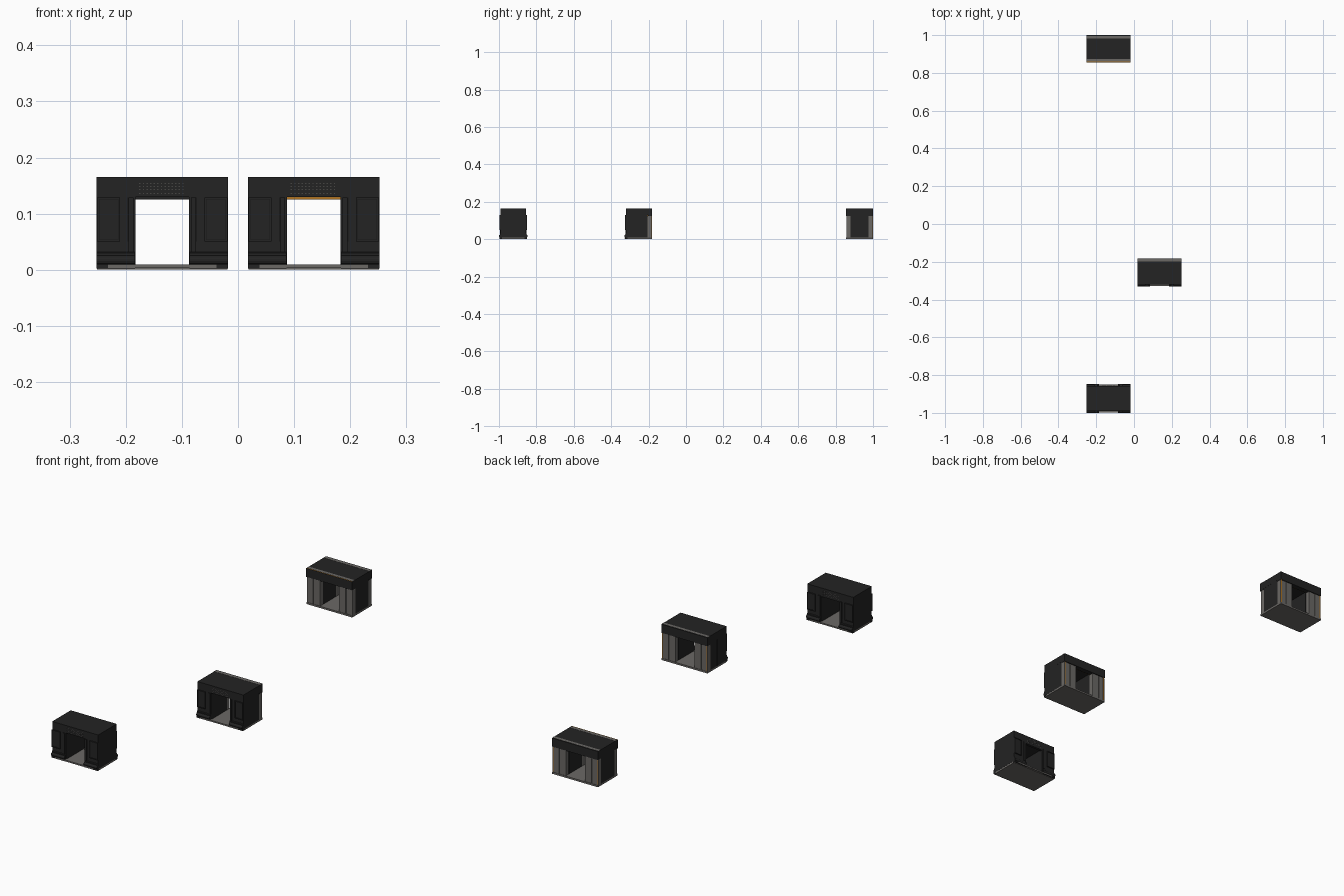
import bpy, bmesh, math

if "Cube" in bpy.data.objects:
    bpy.data.objects.remove(bpy.data.objects["Cube"])


def material(name, rgb):
    m = bpy.data.materials.new(name)
    m.diffuse_color = (*rgb, 1)
    m.use_nodes = True
    m.node_tree.nodes["Principled BSDF"].inputs["Base Color"].default_value = m.diffuse_color
    return m


BLACK = material("charcoal black", (0.017, 0.017, 0.017))
DARK = material("deep black", (0.009, 0.009, 0.009))
GREY = material("warm grey", (0.145, 0.138, 0.13))
ORANGE = material("amber", (0.42, 0.17, 0.015))


def finish(bm, name, mat):
    bmesh.ops.recalc_face_normals(bm, faces=bm.faces)
    me = bpy.data.meshes.new(name)
    bm.to_mesh(me)
    bm.free()
    me.materials.append(mat)
    ob = bpy.data.objects.new(name, me)
    bpy.context.collection.objects.link(ob)
    return ob


def boxes(name, mat, specs, origin, s=1, mirror=False, bevel=0):
    """Boxes (x0, x1, y0, y1, z0, z1); s flips y, mirror repeats across x."""
    bm = bmesh.new()
    for x0, x1, y0, y1, z0, z1 in specs:
        for m in ((1, -1) if mirror else (1,)):
            vs = bmesh.ops.create_cube(bm, size=1)["verts"]
            for v in vs:
                v.co.x = origin[0] + m * (x1 if v.co.x > 0 else x0)
                v.co.y = origin[1] + s * (y1 if v.co.y > 0 else y0)
                v.co.z = z1 if v.co.z > 0 else z0
    ob = finish(bm, name, mat)
    if bevel:
        b = ob.modifiers.new("soft edges", "BEVEL")
        b.width, b.segments = bevel, 2
    return ob


def plinth(name, origin, s):
    """Rounded skirting in front of both piers, extruded along x."""
    prof = [(0.06, 0.002), (0.0735, 0.002), (0.0735, 0.009)]
    prof += [(0.0685 + 0.008 * math.cos(a), 0.017 + 0.008 * math.sin(a))
             for a in [math.radians(-60 + 25 * i) for i in range(7)]]
    prof += [(0.0705, 0.025), (0.0705, 0.030), (0.067, 0.032), (0.06, 0.032)]
    bm = bmesh.new()
    for m in (1, -1):
        f = bm.faces.new([bm.verts.new((origin[0] + m * 0.049, origin[1] + s * y, z))
                          for y, z in prof])
        r = bmesh.ops.extrude_face_region(bm, geom=[f])["geom"]
        for v in r:
            if isinstance(v, bmesh.types.BMVert):
                v.co.x = origin[0] + m * 0.117
    finish(bm, name, BLACK)


def frame(x0, x1, y0, y1, z0, z1, t):
    return [(x0, x0 + t, y0, y1, z0, z1), (x1 - t, x1, y0, y1, z0, z1),
            (x0 + t, x1 - t, y0, y1, z0, z0 + t), (x0 + t, x1 - t, y0, y1, z1 - t, z1)]


def panelled_side(tag, o, s, lintel):
    # piers and header
    boxes(tag + "_piers", BLACK, [(0.048, 0.117, 0, 0.067, 0.008, 0.13)], o, s, True)
    boxes(tag + "_header", BLACK, [(-0.117, 0.117, 0, 0.067, 0.13, 0.165)], o, s)
    if lintel:
        boxes(tag + "_lintel", BLACK, [(-0.048, 0.048, 0.055, 0.067, 0.125, 0.13)], o, s)
    # raised wall panels with a framed border, and door casing
    boxes(tag + "_wall_panels", BLACK, [(0.075, 0.116, 0.067, 0.070, 0.05, 0.129)], o, s, True)
    boxes(tag + "_panel_frames", BLACK,
          frame(0.075, 0.116, 0.070, 0.0725, 0.05, 0.129, 0.003), o, s, True)
    boxes(tag + "_panel_grooves", DARK,
          frame(0.078, 0.113, 0.070, 0.0703, 0.053, 0.126, 0.001), o, s, True)
    boxes(tag + "_door_casing", BLACK, [(0.051, 0.060, 0.067, 0.071, 0.032, 0.129)], o, s, True)
    boxes(tag + "_casing_groove", DARK, [(0.0605, 0.062, 0.067, 0.0674, 0.05, 0.129)], o, s, True)
    plinth(tag + "_plinth", o, s)
    # perforated vent on the header
    dots = [(-0.041 + i * 0.0064, -0.0385 + i * 0.0064, 0.067, 0.0674,
             0.136 + j * 0.0058, 0.1368 + j * 0.0058) for i in range(13) for j in range(4)]
    boxes(tag + "_vent_slots", GREY, dots, o, s)
    # threshold edge
    boxes(tag + "_threshold", GREY, [(-0.097, 0.097, 0.06, 0.0745, 0.003, 0.0095)], o, s)


def column_side(tag, o, s):
    # dark core and overhanging header
    boxes(tag + "_core", BLACK, [(0.048, 0.1165, 0, 0.0475, 0.008, 0.13)], o, s, True)
    boxes(tag + "_header", BLACK, [(-0.117, 0.117, 0, 0.072, 0.13, 0.165)], o, s)
    boxes(tag + "_lintel", BLACK, [(-0.117, 0.117, 0.049, 0.072, 0.125, 0.13)], o, s)
    boxes(tag + "_lintel_light", ORANGE, [(-0.048, 0.048, 0.048, 0.049, 0.125, 0.13)], o, s)
    # grey columns, split by a groove
    boxes(tag + "_columns", GREY, [(0.048, 0.082, 0.0475, 0.0695, 0.006, 0.125),
                                   (0.084, 0.117, 0.0475, 0.0695, 0.006, 0.125)],
          o, s, True, 0.002)
    boxes(tag + "_column_groove", DARK, [(0.081, 0.085, 0.0475, 0.066, 0.006, 0.125)], o, s, True)
    # roof strip
    boxes(tag + "_roof_strip", GREY, [(-0.117, 0.117, 0.054, 0.068, 0.1645, 0.1656)], o, s)
    if s > 0:
        boxes(tag + "_edge_lights", ORANGE,
              [(0.110, 0.114, 0.0695, 0.0705, 0.008, 0.125)], o, s, True)
    else:
        boxes(tag + "_roof_edge_light", ORANGE,
              [(-0.117, 0.117, 0.0690, 0.0718, 0.1645, 0.1654)], o, s)


# three doorway modules: (name, x, y, front is panelled, back is panelled)
for name, x, y, front, back in (("front_booth", -0.135, -0.9235, True, True),
                                ("middle_booth", 0.135, -0.2535, True, False),
                                ("rear_booth", -0.135, 0.928, False, False)):
    o = (x, y)
    for side, s, panelled in (("front", -1, front), ("back", 1, back)):
        tag = name + "_" + side
        if panelled:
            panelled_side(tag, o, s, front and back and s > 0)
        else:
            column_side(tag, o, s)
    # floor slab
    boxes(name + "_floor", GREY, [(-0.1165, 0.1165, -0.0715 if not front else -0.069,
                                   0.0715 if not back else 0.069, 0, 0.008)], o)
